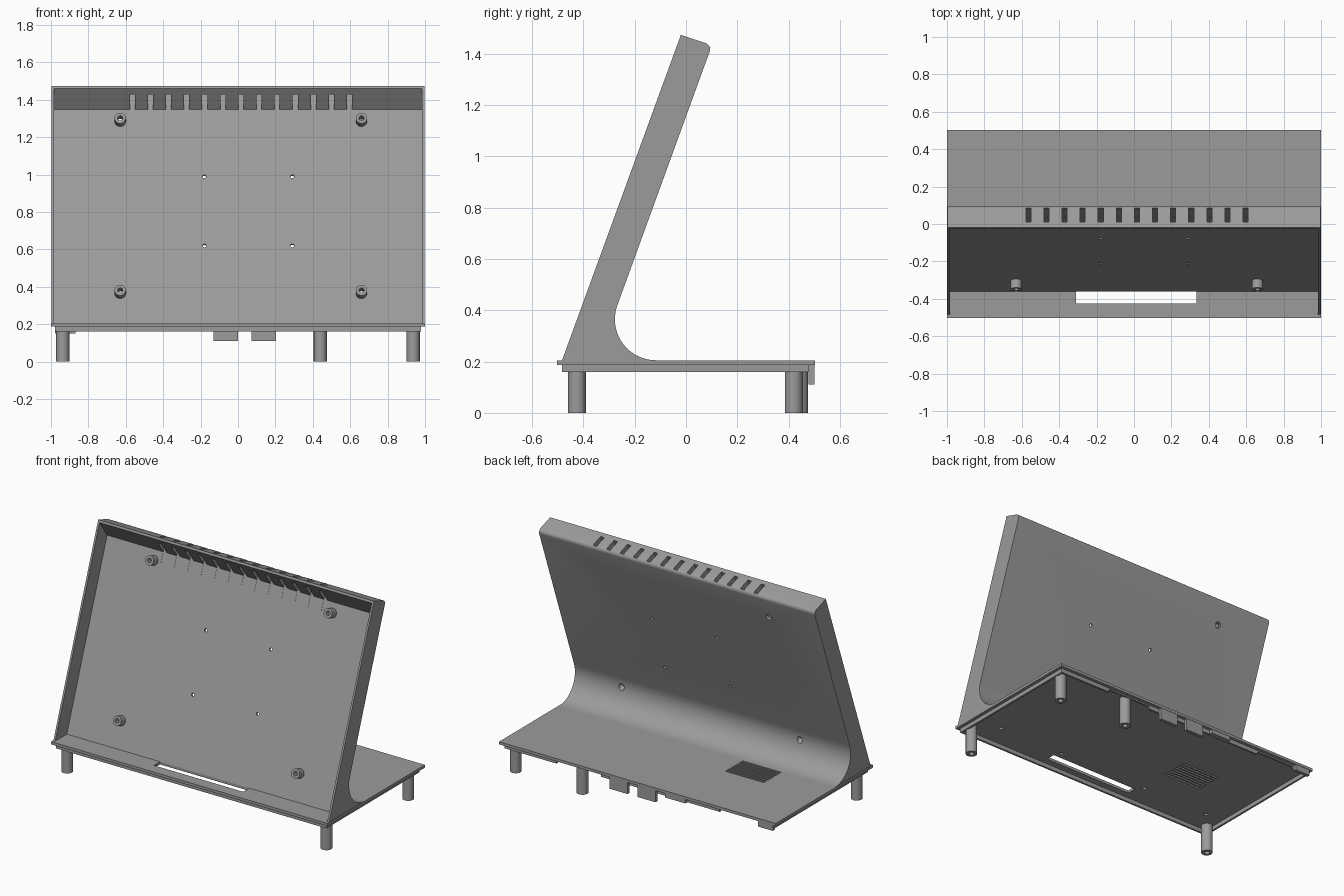
import bpy, bmesh, math
from mathutils import Vector

if "Cube" in bpy.data.objects:
    bpy.data.objects.remove(bpy.data.objects["Cube"])

GREY = bpy.data.materials.new("plain grey plastic")
GREY.use_nodes = True
GREY.diffuse_color = (0.33, 0.33, 0.33, 1)
GREY.node_tree.nodes["Principled BSDF"].inputs["Base Color"].default_value = (0.33, 0.33, 0.33, 1)

TILT = math.radians(20)
BACK = Vector((0, math.cos(TILT), -math.sin(TILT)))   # normal of the leaning panel, rearwards
UP = Vector((0, math.sin(TILT), math.cos(TILT)))      # along the panel
FLOOR, RIM_TOP, RIM_LOW = 0.205, 0.187, 0.16


def add_box(bm, x0, x1, y0, y1, z0, z1):
    made = bmesh.ops.create_cube(bm, size=1)["verts"]
    for v in made:
        v.co = ((x0 + x1) / 2 + v.co.x * (x1 - x0),
                (y0 + y1) / 2 + v.co.y * (y1 - y0),
                (z0 + z1) / 2 + v.co.z * (z1 - z0))


def add_rod(bm, start, axis, length, radius, sides=24):
    made = bmesh.ops.create_cone(bm, cap_ends=True, segments=sides, radius1=radius,
                                 radius2=radius, depth=length)["verts"]
    turn = Vector((0, 0, 1)).rotation_difference(axis)
    for v in made:
        v.co = turn @ (v.co + Vector((0, 0, length / 2))) + Vector(start)


def add_profile(bm, points, half_width):
    face = bm.faces.new([bm.verts.new((-half_width, y, z)) for y, z in points])
    moved = bmesh.ops.extrude_face_region(bm, geom=[face])["geom"]
    for v in moved:
        if isinstance(v, bmesh.types.BMVert):
            v.co.x = half_width


def finish(bm, name):
    bmesh.ops.recalc_face_normals(bm, faces=bm.faces)
    mesh = bpy.data.meshes.new(name)
    bm.to_mesh(mesh)
    bm.free()
    obj = bpy.data.objects.new(name, mesh)
    bpy.context.collection.objects.link(obj)
    mesh.materials.append(GREY)
    return obj


def cut(obj, bm):
    """Subtract the shapes in bm from obj."""
    cutter = finish(bm, "cutter")
    cutter.hide_render = True
    mod = obj.modifiers.new("cut", "BOOLEAN")
    mod.operation, mod.solver, mod.object = "DIFFERENCE", "EXACT", cutter
    bpy.context.view_layer.objects.active = obj
    bpy.ops.object.modifier_apply(modifier=mod.name)
    bpy.data.objects.remove(cutter)


def smooth(obj):
    bpy.ops.object.select_all(action="DESELECT")
    obj.select_set(True)
    bpy.context.view_layer.objects.active = obj
    bpy.ops.object.shade_smooth_by_angle(angle=math.radians(30))


def arc(cy, cz, r, a0, a1, steps):
    angles = [math.radians(a0 + (a1 - a0) * i / steps) for i in range(steps + 1)]
    return [(cy + r * math.cos(a), cz + r * math.sin(a)) for a in angles]


def inner_y(z):
    """Depth of the panel's front surface inside the tray."""
    return -0.362 + math.tan(TILT) * (z - FLOOR)


# Leaning tray: side profile with rounded top rear edge and foot fillet
bm = bmesh.new()
profile = [(-0.483, FLOOR), (-0.02, 1.473)]
profile += arc(0.069, 1.417, 0.025, 70, -20, 6)
profile += arc(-0.117, FLOOR + 0.16, 0.16, 160, 270, 20)
add_profile(bm, profile, 0.997)
tray = finish(bm, "screen_tray")

# Open recess with sloping ceiling
bm = bmesh.new()
add_profile(bm, [(-0.1, 1.566), (inner_y(1.347), 1.347), (inner_y(0.19), 0.19), (-0.75, 0.19)], 0.984)
cut(tray, bm)

# Row of vents through the top edge
bm = bmesh.new()
top_mid = Vector((0, 0.048, 1.448))
for i in range(13):
    x = -0.565 + i * 0.0968
    made = bmesh.ops.create_cube(bm, size=1)["verts"]
    for v in made:
        v.co = (Vector((x + v.co.x * 0.027, 0, 0)) + top_mid
                + BACK * (v.co.y * 0.082) + UP * (v.co.z * 0.2 - 0.06))
cut(tray, bm)

# Screw holes through the panel
bm = bmesh.new()
for x in (-0.18, 0.29):
    for z in (0.62, 0.99):
        add_rod(bm, Vector((x, inner_y(z), z)) - BACK * 0.03, BACK, 0.08, 0.01, 16)
STANDOFFS = [Vector((x, inner_y(z) + 0.001, z)) for x in (-0.63, 0.66) for z in (0.365, 1.285)]
for p in STANDOFFS:
    add_rod(bm, p - BACK * 0.03, BACK, 0.08, 0.02, 20)
cut(tray, bm)
smooth(tray)

# Hollow mounting standoffs
bm = bmesh.new()
for p in STANDOFFS:
    add_rod(bm, p, -BACK, 0.05, 0.03)
standoffs = finish(bm, "mounting_standoffs")
bm = bmesh.new()
for p in STANDOFFS:
    add_rod(bm, p + BACK * 0.02, -BACK, 0.1, 0.014)
cut(standoffs, bm)
smooth(standoffs)

# Base plate with cable slot, grille and screw holes
bm = bmesh.new()
add_box(bm, -1, 1, -0.502, 0.502, RIM_TOP, FLOOR)
base = finish(bm, "base_plate")
bm = bmesh.new()
add_box(bm, -0.31, 0.335, -0.425, -0.362, 0.1, 0.3)
for i in range(8):
    y = -0.105 + i * 0.0235
    add_box(bm, -0.615, -0.335, y, y + 0.012, 0.1, 0.3)
for x in (-0.84, -0.35, 0.31, 0.79):
    add_rod(bm, (x, -0.318, 0.17), Vector((0, 0, 1)), 0.03, 0.013, 16)
cut(base, bm)

# Rim under the base, with port notches at the rear
bm = bmesh.new()
add_box(bm, -0.978, 0.978, -0.483, 0.48, RIM_LOW, RIM_TOP)
rim = finish(bm, "base_rim")
bm = bmesh.new()
add_box(bm, -0.965, 0.965, -0.47, 0.467, 0.1, 0.25)
cut(rim, bm)
bm = bmesh.new()
for x0, x1 in ((0.28, 0.6), (-0.86, -0.58)):
    add_box(bm, x0, x1, 0.46, 0.49, 0.1, 0.178)
cut(rim, bm)

# Rear port tabs
bm = bmesh.new()
for x0, x1, z0 in ((-0.13, 0, 0.11), (0.073, 0.203, 0.11), (-0.345, -0.2, 0.16), (-0.978, -0.87, 0.15)):
    add_box(bm, x0, x1, 0.478, 0.5, z0, RIM_TOP)
finish(bm, "rear_port_tabs")

# Tubular feet
FEET = ((-0.937, -0.425), (0.937, -0.425), (0.937, 0.42), (0.44, 0.44))
bm = bmesh.new()
for x, y in FEET:
    add_rod(bm, (x, y, 0), Vector((0, 0, 1)), RIM_TOP, 0.035, 32)
feet = finish(bm, "feet")
bm = bmesh.new()
for x, y in FEET:
    add_rod(bm, (x, y, -0.05), Vector((0, 0, 1)), 0.15, 0.016, 20)
cut(feet, bm)
smooth(feet)
